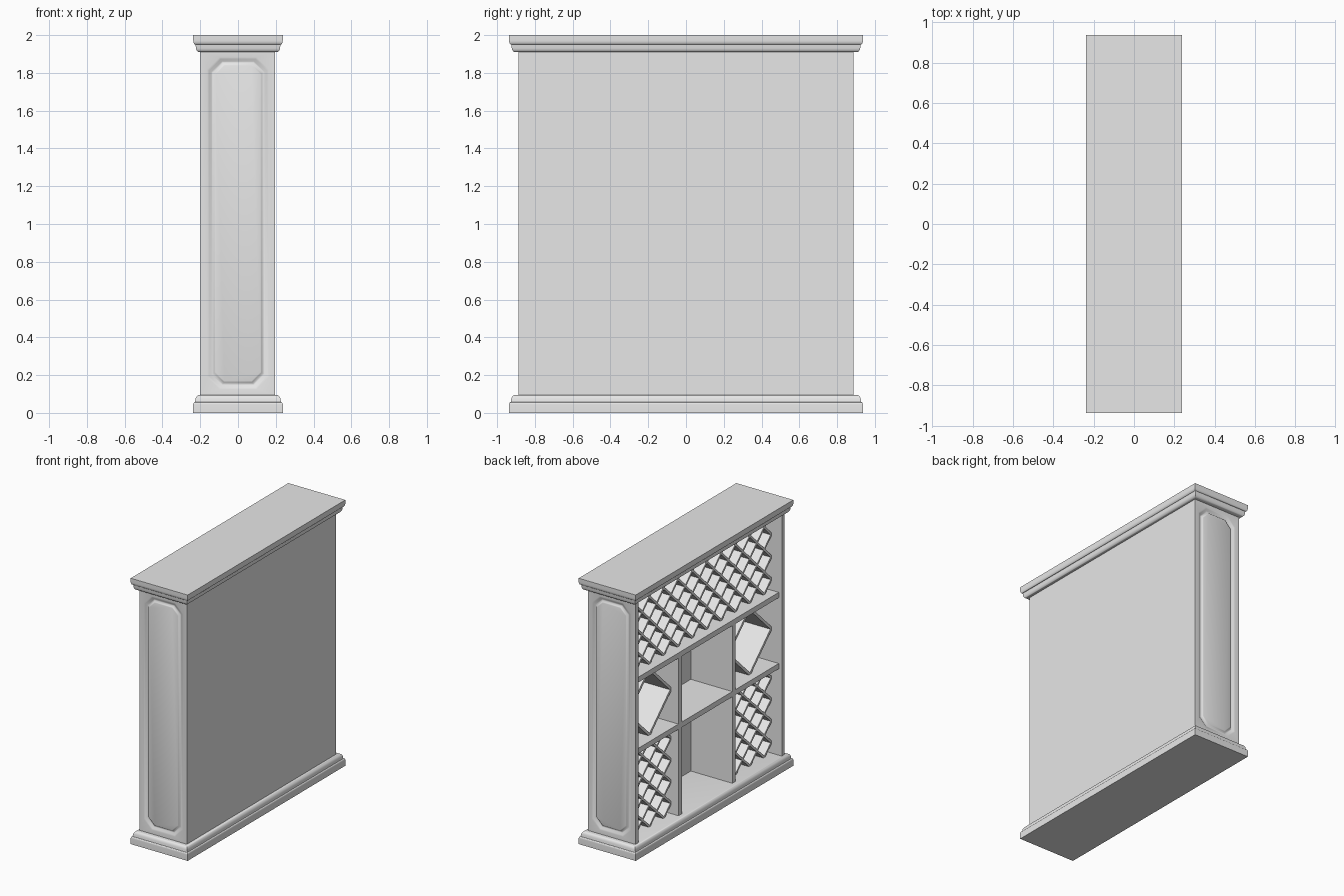
import bpy, bmesh, math
from mathutils import Matrix, Vector

old = bpy.data.objects.get("Cube")
if old:
    bpy.data.objects.remove(old)

grey = bpy.data.materials.new("plain_grey")
grey.use_nodes = True
grey.diffuse_color = (0.8, 0.8, 0.8, 1)
grey.node_tree.nodes["Principled BSDF"].inputs["Base Color"].default_value = grey.diffuse_color

# Main sizes of the cabinet
FRONT, BACK, INNER_BACK = -0.2, 0.195, 0.17
END, END_IN = 0.887, 0.853
FLOOR, CEILING = 0.095, 1.91
SHELF_X, RACK_X = -0.175, -0.115


def finish(name, bm, smooth=None):
    bmesh.ops.recalc_face_normals(bm, faces=bm.faces)
    mesh = bpy.data.meshes.new(name)
    bm.to_mesh(mesh)
    bm.free()
    mesh.materials.append(grey)
    ob = bpy.data.objects.new(name, mesh)
    bpy.context.collection.objects.link(ob)
    if smooth:
        bpy.ops.object.select_all(action='DESELECT')
        ob.select_set(True)
        bpy.context.view_layer.objects.active = ob
        bpy.ops.object.shade_smooth_by_angle(angle=math.radians(smooth))
    return ob


def add_box(bm, lo, hi):
    lo, hi = Vector(lo), Vector(hi)
    m = Matrix.Translation((lo + hi) / 2) @ Matrix.Diagonal((*(hi - lo), 1))
    bmesh.ops.create_cube(bm, size=1, matrix=m)


def box(name, lo, hi):
    bm = bmesh.new()
    add_box(bm, lo, hi)
    return finish(name, bm)


def bridge(bm, a, b):
    n = len(a)
    for i in range(n):
        bm.faces.new((a[i], a[(i + 1) % n], b[(i + 1) % n], b[i]))


def moulding(name, profile):
    """Stack rectangles, each given as (inset, height)."""
    bm = bmesh.new()
    rings = []
    for inset, z in profile:
        hx, hy = 0.237 - inset, 0.937 - inset
        rings.append([bm.verts.new((sx * hx, sy * hy, z))
                      for sx, sy in ((-1, -1), (1, -1), (1, 1), (-1, 1))])
    for a, b in zip(rings, rings[1:]):
        bridge(bm, a, b)
    bm.faces.new(rings[0])
    bm.faces.new(rings[-1])
    return finish(name, bm, 35)


def arc(inset, width, z, height, steps=5):
    """Rounded shoulder from a vertical side over to a flat edge."""
    angles = [math.pi / 2 * i / steps for i in range(steps + 1)]
    return [(inset + width * (1 - math.cos(t)), z + height * math.sin(t)) for t in angles]


# Base plinth and top cornice
moulding("base_plinth", [(0, 0)] + arc(0, 0.009, 0.045, 0.012)
         + arc(0.011, 0.022, 0.066, 0.029))
moulding("top_cornice", [(0, 2.0)] + arc(0, 0.012, 1.972, -0.022)
         + arc(0.014, 0.018, 1.936, -0.026))


# End boards with a grooved, chamfered panel
def octagon(bm, inset, y):
    w, z0, z1 = 0.163 - inset, 0.125 + inset, 1.883 - inset
    c = 0.065 - inset * 0.4
    pts = [(-w, z0 + c), (-w + c, z0), (w - c, z0), (w, z0 + c),
           (w, z1 - c), (w - c, z1), (-w + c, z1), (-w, z1 - c)]
    return [bm.verts.new((x, y, z)) for x, z in pts]


def end_board(name, side):
    bm = bmesh.new()
    corners = ((FRONT, FLOOR), (BACK, FLOOR), (BACK, CEILING), (FRONT, CEILING))
    outer = [bm.verts.new((x, side * END, z)) for x, z in corners]
    inner = [bm.verts.new((x, side * END_IN, z)) for x, z in corners]
    bridge(bm, inner, outer)
    bm.faces.new(inner)
    grooves = ((0, 0), (0.01, 0.003), (0.022, 0.012), (0.03, 0.012), (0.038, 0.003), (0.044, 0.001))
    rings = [octagon(bm, inset, side * (END - depth)) for inset, depth in grooves]
    for i in range(4):
        a, b, c = rings[0][2 * i], rings[0][2 * i + 1], rings[0][(2 * i + 2) % 8]
        bm.faces.new((outer[i], b, a))
        bm.faces.new((outer[i], outer[(i + 1) % 4], c, b))
    for a, b in zip(rings, rings[1:]):
        bridge(bm, a, b)
    bm.faces.new(rings[-1])
    return finish(name, bm, 45)


end_board("front_end_board", -1)
end_board("back_end_board", 1)

# Closed side, shelves and uprights
box("closed_side_panel", (INNER_BACK, -END_IN, FLOOR), (BACK, END_IN, CEILING))
LOW, HIGH, T = 0.765, 1.3, 0.02
for name, z in (("lower_shelf", LOW), ("upper_shelf", HIGH)):
    box(name, (SHELF_X, -END_IN, z - T), (INNER_BACK, END_IN, z + T))
POST = 0.32
for side, label in ((-1, "front"), (1, "back")):
    for level, z0, z1 in (("lower", FLOOR, LOW - T), ("middle", LOW + T, HIGH - T)):
        box(f"{label}_{level}_upright", (SHELF_X, side * POST - T, z0),
            (INNER_BACK, side * POST + T, z1))


# Bottle racks
def add_slat(bm, p, q, thick):
    (y0, z0), (y1, z1) = p, q
    length = math.hypot(y1 - y0, z1 - z0)
    m = (Matrix.Translation(((RACK_X + INNER_BACK) / 2, (y0 + y1) / 2, (z0 + z1) / 2))
         @ Matrix.Rotation(math.atan2(z1 - z0, y1 - y0), 4, 'X')
         @ Matrix.Diagonal((INNER_BACK - RACK_X, length, thick, 1)))
    bmesh.ops.create_cube(bm, size=1, matrix=m)


def lattice(name, y0, y1, z0, z1, ny, nz, thick=0.016):
    """Crossed slats clipped to a bay of ny by nz diamond cells."""
    bm = bmesh.new()
    py, pz = (y1 - y0) / ny, (z1 - z0) / nz
    for k in range(math.ceil(ny + nz)):
        c = k + 0.5
        a, b = max(0, c - nz), min(ny, c)
        if b - a < 0.05:
            continue
        for mirror in (False, True):
            ends = [((ny - u if mirror else u) * py + y0, (c - u) * pz + z0) for u in (a, b)]
            add_slat(bm, ends[0], ends[1], thick)
    return finish(name, bm)


lattice("upper_lattice", -END_IN, END_IN, HIGH + T, CEILING, 10, 3.5)
for side, label in ((-1, "front"), (1, "back")):
    ya, yb = sorted((side * (POST + T), side * END_IN))
    lattice(f"{label}_lower_lattice", ya, yb, FLOOR, LOW - T, 3, 4)
    lattice(f"{label}_diamond_rack", ya, yb, LOW + T, HIGH - T, 1, 1, 0.02)
